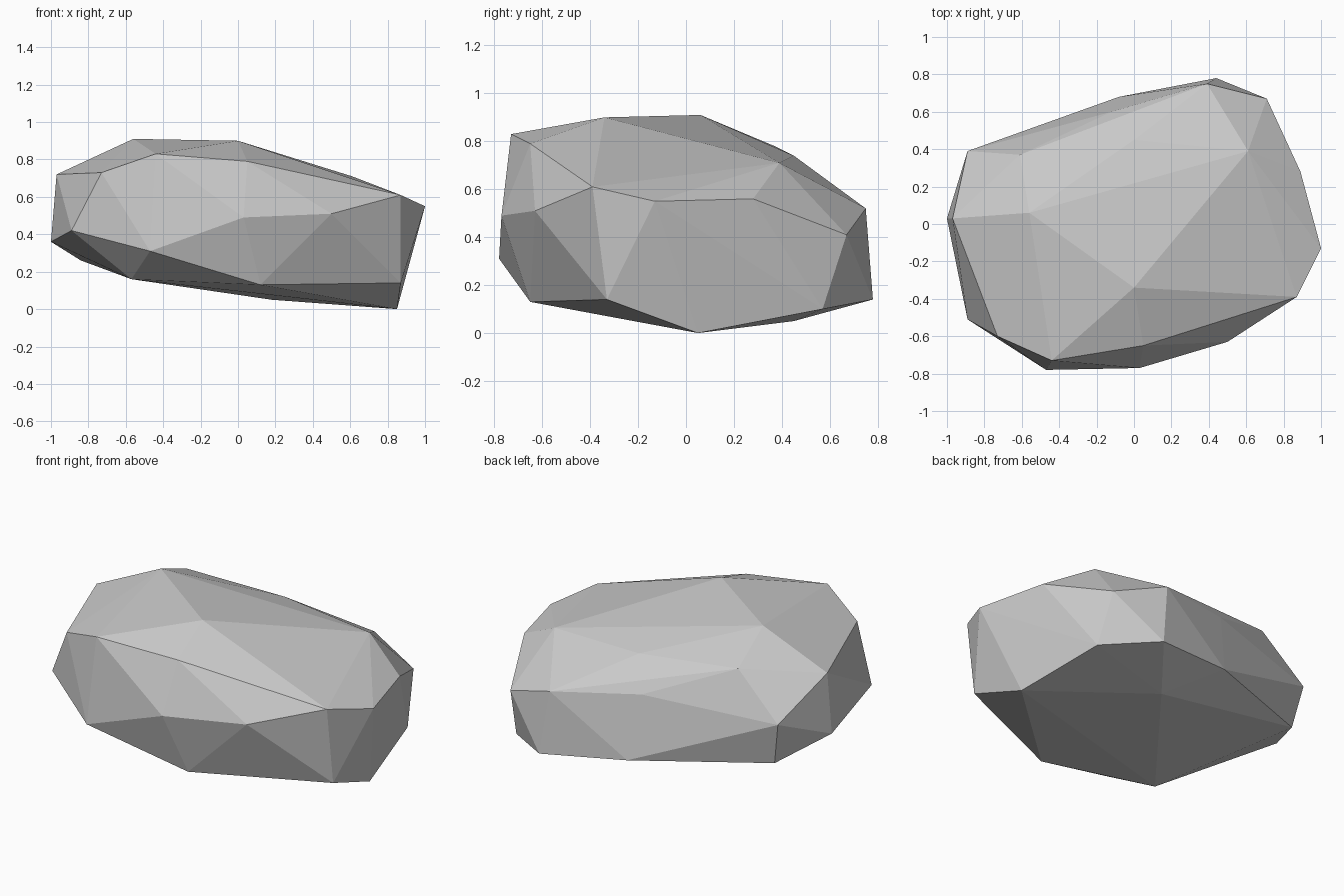
import bpy
import bmesh
from mathutils import Vector

# Remove the default cube only
default_cube = bpy.data.objects.get("Cube")
if default_cube is not None:
    bpy.data.objects.remove(default_cube, do_unlink=True)


def make_material(name, colour):
    """Plain single-colour material, shown the same in viewport and render."""
    material = bpy.data.materials.new(name)
    material.use_nodes = True
    material.diffuse_color = colour
    shader = material.node_tree.nodes["Principled BSDF"]
    shader.inputs["Base Color"].default_value = colour
    shader.inputs["Roughness"].default_value = 0.9
    return material


def make_hull(name, bands, unit, material):
    """Wrap the corner points of all bands in one faceted convex solid."""
    mesh = bpy.data.meshes.new(name)
    bm = bmesh.new()
    for band in bands:
        for corner in band:
            bm.verts.new(Vector(corner) * unit)
    hull = bmesh.ops.convex_hull(bm, input=bm.verts[:])

    # Drop any corner that the hull did not use
    loose = [v for v in bm.verts if not v.link_faces]
    bmesh.ops.delete(bm, geom=loose, context="VERTS")
    bmesh.ops.recalc_face_normals(bm, faces=bm.faces[:])
    for face in bm.faces:
        face.smooth = False
    bm.to_mesh(mesh)
    bm.free()
    mesh.materials.append(material)
    rock = bpy.data.objects.new(name, mesh)
    bpy.context.collection.objects.link(rock)
    return rock


# Corners of the chipped stone in hundredths of a unit, band by band

# Underside: tilted, resting on its left corner
underside = [
    (85, 5, 0), (74, 57, 10), (44, 78, 14), (18, 45, 5), (-8, 68, 20),
    (-84, 35, 26), (-57, -50, 16), (12, -65, 13), (87, -33, 14),
]

# Waist: the widest outline
waist = [
    (100, -13, 55), (89, 28, 56), (71, 67, 41), (39, 75, 52),
    (-12, 60, 58), (-89, 39, 52), (-100, 3, 36), (-89, -51, 42),
    (-47, -78, 31), (3, -77, 49), (50, -63, 51), (87, -39, 61),
]

# Shoulder: the rim around the crown
shoulder = [
    (61, 39, 71), (0, 45, 74), (-61, 37, 78), (-97, 3, 72),
    (-73, -60, 73), (-44, -73, 83), (5, -65, 79),
]

# Crown: the ridge on top
crown = [(-56, 6, 91), (0, -34, 90)]

stone_grey = make_material("stone grey", (0.6, 0.6, 0.6, 1))
make_hull("rock", [underside, waist, shoulder, crown], 0.01, stone_grey)
